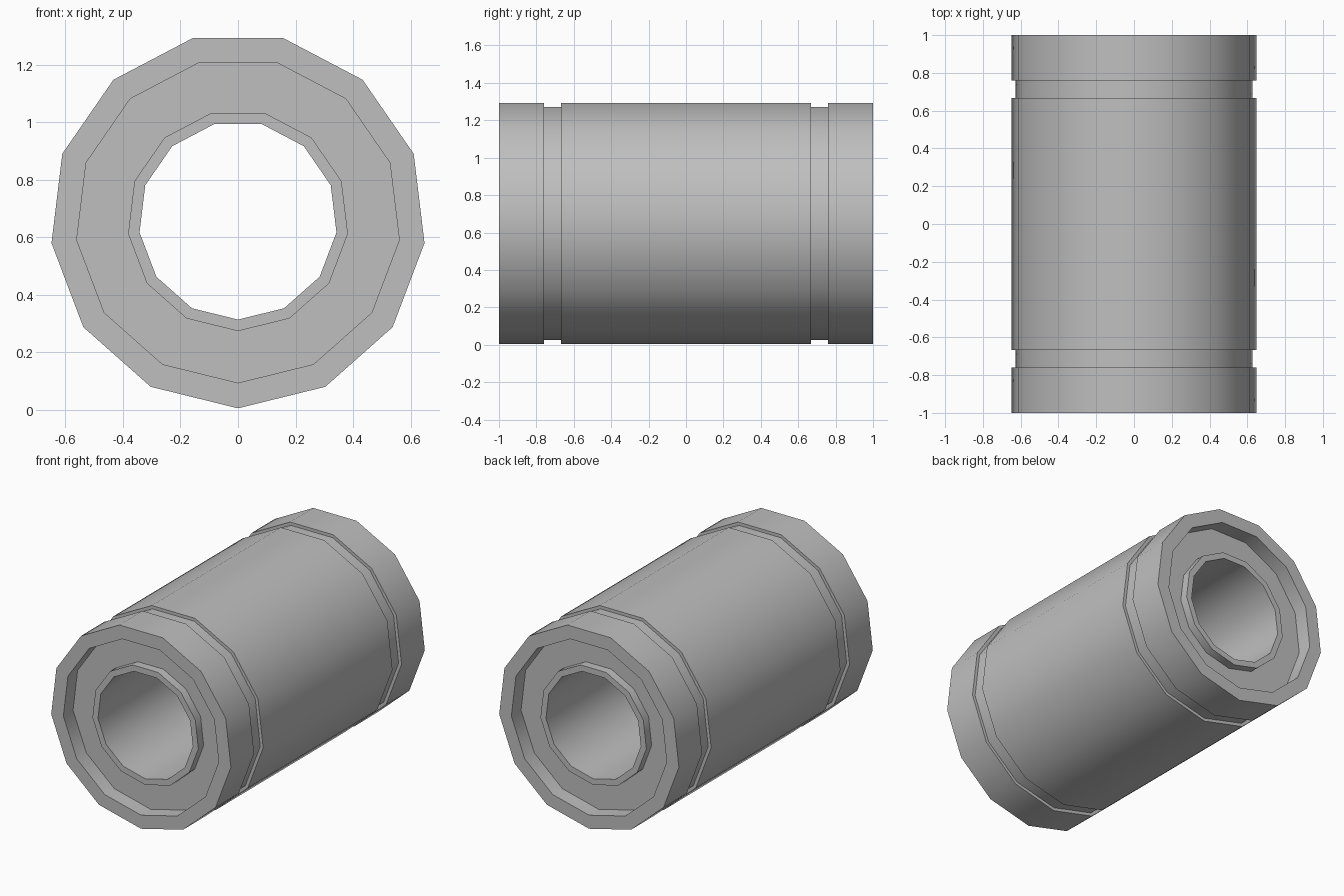
import bpy, bmesh, math

if "Cube" in bpy.data.objects:
    bpy.data.objects.remove(bpy.data.objects["Cube"], do_unlink=True)

SIDES = 13
CENTRE_Z = 0.658

steel = bpy.data.materials.new("grey steel")
steel.use_nodes = True
grey = (0.52, 0.52, 0.52, 1)
steel.diffuse_color = grey
steel.node_tree.nodes["Principled BSDF"].inputs["Base Color"].default_value = grey


def lathe(name, profile):
    """Spin a closed (radius, y) profile round the y axis, one corner at the bottom."""
    bm = bmesh.new()
    rings = []
    for i in range(SIDES):
        a = math.tau * i / SIDES
        rings.append([bm.verts.new((r * math.sin(a), y, -r * math.cos(a)))
                      for r, y in profile])
    n = len(profile)
    for i in range(SIDES):
        here, there = rings[i], rings[(i + 1) % SIDES]
        for j in range(n):
            k = (j + 1) % n
            bm.faces.new((here[j], here[k], there[k], there[j]))
    bmesh.ops.recalc_face_normals(bm, faces=bm.faces)
    mesh = bpy.data.meshes.new(name)
    bm.to_mesh(mesh)
    bm.free()
    mesh.materials.append(steel)
    obj = bpy.data.objects.new(name, mesh)
    obj.location.z = CENTRE_Z
    bpy.context.collection.objects.link(obj)
    bpy.ops.object.select_all(action='DESELECT')
    obj.select_set(True)
    bpy.context.view_layer.objects.active = obj
    bpy.ops.object.shade_smooth_by_angle(angle=math.radians(35))
    return obj


# Outer sleeve with a retaining groove near each end
half = [(0.6535, 0.667), (0.6325, 0.667), (0.6325, 0.76), (0.6535, 0.76),
        (0.6535, 1.0), (0.565, 1.0)]
outer = [(r, -y) for r, y in reversed(half)] + half
lathe("outer_sleeve", outer)

# Inner tube, set back slightly from the sleeve ends
lathe("inner_tube", [(0.345, -0.955), (0.385, -0.955), (0.385, 0.955), (0.345, 0.955)])

# Recessed ring seals closing the gap at each end
for name, side in (("front_seal", -1), ("rear_seal", 1)):
    lathe(name, [(r, side * y) for r, y in
                 ((0.375, 0.9), (0.575, 0.9), (0.575, 0.85), (0.375, 0.85))])
